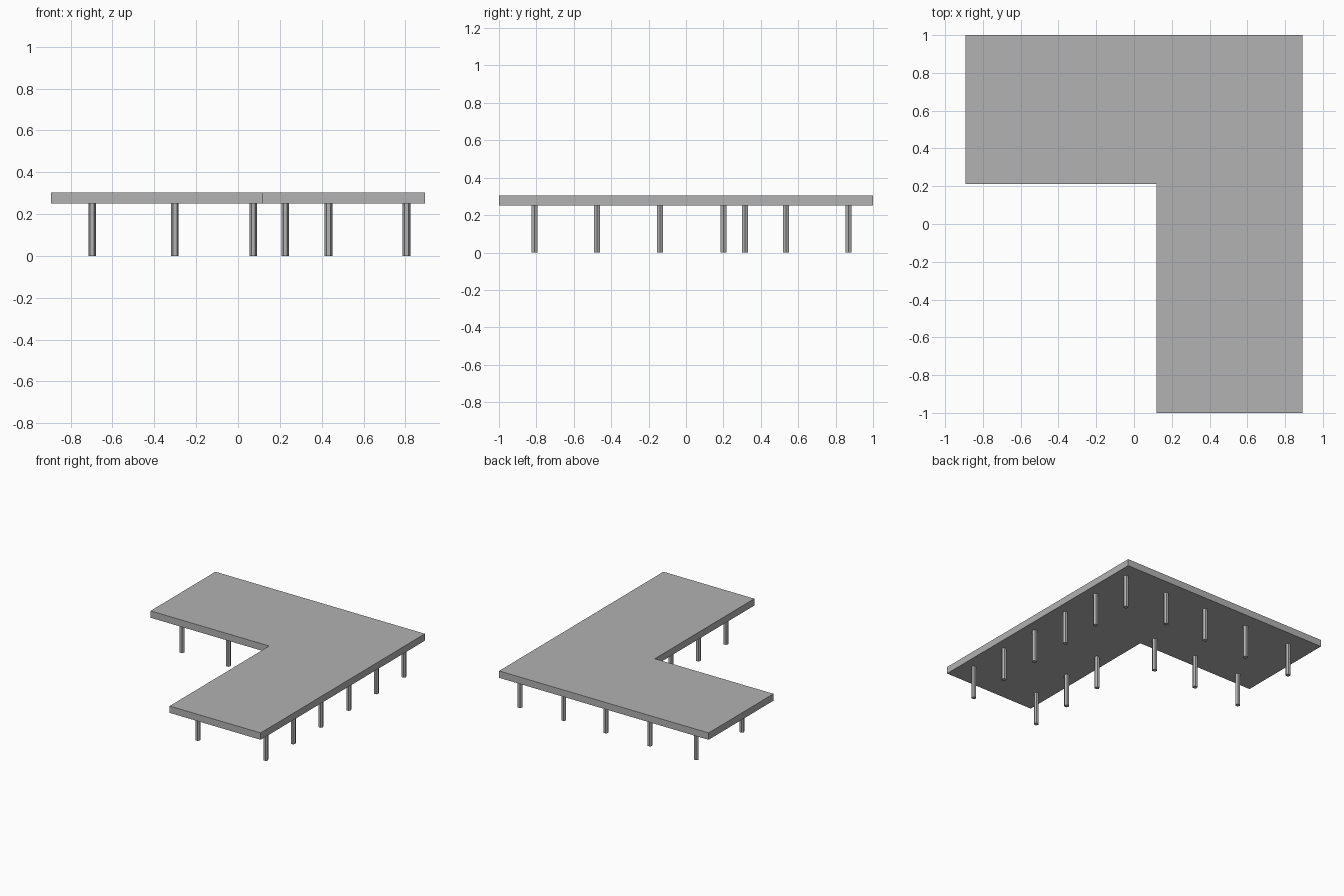
import bpy, bmesh

cube = bpy.data.objects.get("Cube")
if cube:
    bpy.data.objects.remove(cube, do_unlink=True)

# Single grey finish
grey = bpy.data.materials.new("concrete_grey")
grey.use_nodes = True
colour = (0.445, 0.445, 0.445, 1)
grey.diffuse_color = colour
grey.node_tree.nodes["Principled BSDF"].inputs["Base Color"].default_value = colour

SLAB_BOTTOM, SLAB_TOP = 0.251, 0.304
HALF_X, HALF_Y = 0.893, 1.0
INNER_X, INNER_Y = 0.118, 0.211


def make_prism(name, outline, bottom, top):
    """Extrude a flat outline upward into a solid."""
    bm = bmesh.new()
    base = bm.faces.new([bm.verts.new((x, y, bottom)) for x, y in outline])
    result = bmesh.ops.extrude_face_region(bm, geom=[base], use_keep_orig=True)
    raised = [g for g in result["geom"] if isinstance(g, bmesh.types.BMVert)]
    bmesh.ops.translate(bm, verts=raised, vec=(0, 0, top - bottom))
    bmesh.ops.recalc_face_normals(bm, faces=bm.faces)
    mesh = bpy.data.meshes.new(name)
    bm.to_mesh(mesh)
    bm.free()
    mesh.materials.append(grey)
    obj = bpy.data.objects.new(name, mesh)
    bpy.context.collection.objects.link(obj)
    return obj


# L-shaped deck
make_prism("deck_slab", [
    (-HALF_X, HALF_Y), (-HALF_X, INNER_Y), (INNER_X, INNER_Y),
    (INNER_X, -HALF_Y), (HALF_X, -HALF_Y), (HALF_X, HALF_Y),
], SLAB_BOTTOM, SLAB_TOP)

# Six-sided piles: outer rows along both long edges, inner rows along the notch
outer_x, inner_x = 0.805, 0.226
outer_y, inner_y = 0.87, 0.315
wing_x = [-0.697, -0.302, 0.073]
arm_y = [-0.81, -0.475, -0.14]

spots = [(outer_x, y) for y in arm_y + [0.2, 0.535, outer_y]]
spots += [(x, outer_y) for x in wing_x + [0.432]]
spots += [(inner_x, y) for y in arm_y]
spots += [(x, inner_y) for x in wing_x]

for number, (x, y) in enumerate(spots, 1):
    bpy.ops.mesh.primitive_cylinder_add(
        vertices=6, radius=0.0185, depth=SLAB_BOTTOM,
        location=(x, y, SLAB_BOTTOM / 2), rotation=(0, 0, 1.5708))
    pile = bpy.context.object
    pile.name = f"support_pile_{number}"
    pile.data.materials.append(grey)
